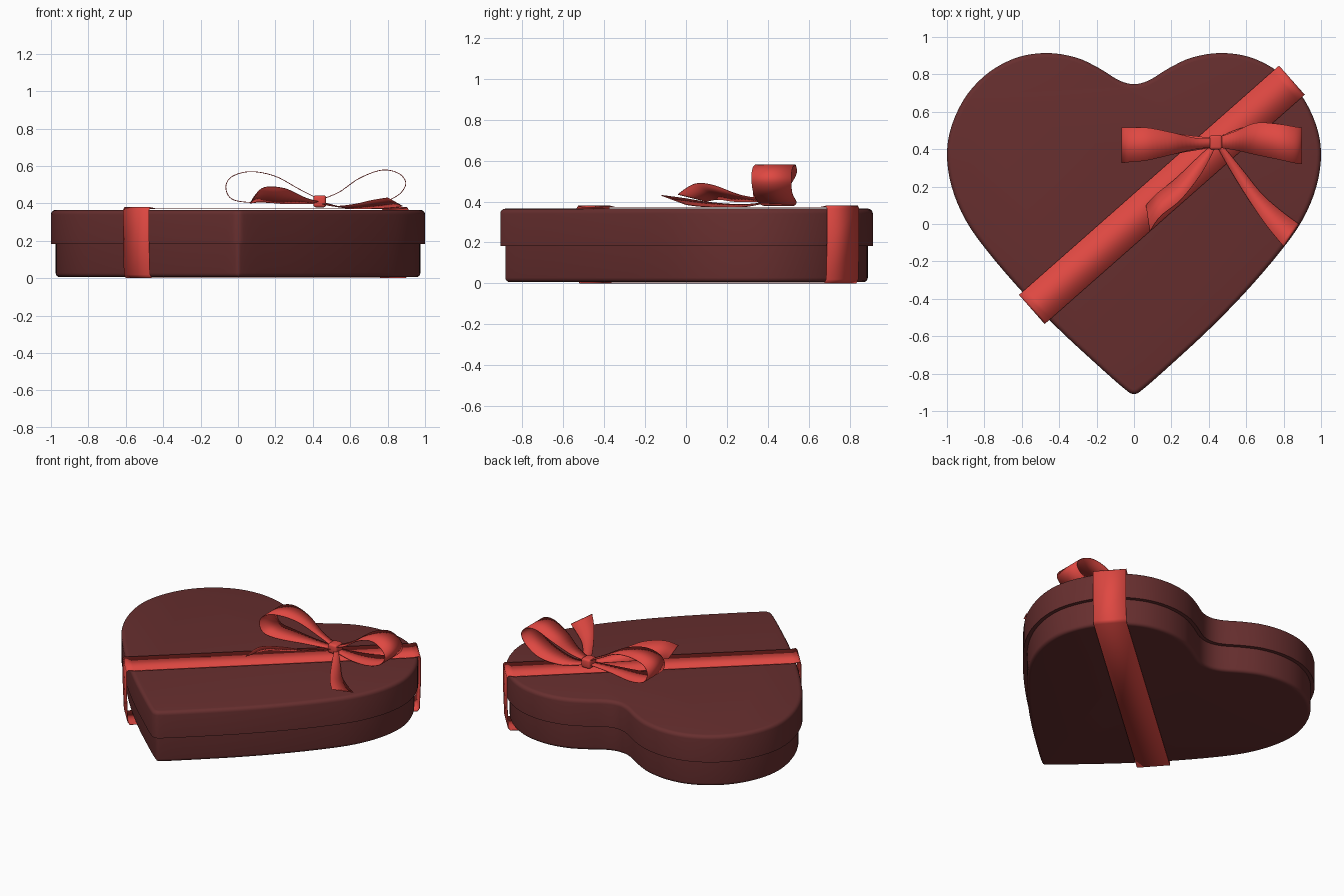
import bpy, bmesh, math
from mathutils import Vector

cube = bpy.data.objects.get("Cube")
if cube:
    bpy.data.objects.remove(cube)


def material(name, rgb):
    m = bpy.data.materials.new(name)
    m.use_nodes = True
    m.diffuse_color = (*rgb, 1)
    m.node_tree.nodes["Principled BSDF"].inputs["Base Color"].default_value = (*rgb, 1)
    return m


box_red = material("dark box red", (0.136, 0.028, 0.028))
ribbon_red = material("ribbon red", (0.74, 0.065, 0.054))


def finish(bm, name, mat, angle=35, thickness=0):
    bmesh.ops.recalc_face_normals(bm, faces=bm.faces)
    mesh = bpy.data.meshes.new(name)
    bm.to_mesh(mesh)
    bm.free()
    mesh.materials.append(mat)
    ob = bpy.data.objects.new(name, mesh)
    bpy.context.collection.objects.link(ob)
    bpy.ops.object.select_all(action='DESELECT')
    ob.select_set(True)
    bpy.context.view_layer.objects.active = ob
    bpy.ops.object.shade_smooth_by_angle(angle=math.radians(angle))
    if thickness:
        mod = ob.modifiers.new("thickness", 'SOLIDIFY')
        mod.thickness = thickness
        mod.offset = 0
    return ob


def smooth_path(points, steps, closed=False):
    """Spline through the points."""
    p = [Vector(q) for q in points]
    n = len(p)
    out = []
    for i in range(n if closed else n - 1):
        if closed:
            a, b, c, d = (p[(i + k) % n] for k in (-1, 0, 1, 2))
        else:
            a, b, c, d = p[max(i - 1, 0)], p[i], p[i + 1], p[min(i + 2, n - 1)]
        for s in range(steps):
            t = s / steps
            out.append(0.5 * (2 * b + (c - a) * t + (2 * a - 5 * b + 4 * c - d) * t * t
                              + (3 * b - a - 3 * c + d) * t ** 3))
    if not closed:
        out.append(p[-1])
    return out


# Heart outline: one half, mirrored
half = [(0, 0.748), (0.08, 0.768), (0.19, 0.835), (0.31, 0.89), (0.46, 0.914),
        (0.62, 0.892), (0.77, 0.815), (0.89, 0.695), (0.97, 0.54), (1.0, 0.38),
        (0.975, 0.2), (0.9, 0.02), (0.78, -0.15), (0.6, -0.36), (0.4, -0.565),
        (0.2, -0.75), (0.05, -0.882), (0, -0.908)]
heart = smooth_path(half + [(-x, y) for x, y in half[-2:0:-1]], 4, closed=True)


def heart_ring(inset):
    ring = []
    for i, p in enumerate(heart):
        t = (heart[(i + 1) % len(heart)] - heart[i - 1]).normalized()
        ring.append(p + Vector((t.y, -t.x)) * inset)
    return ring


def heart_solid(name, profile):
    """Stack inset heart rings, bottom to top, and cap both ends."""
    bm = bmesh.new()
    rings = [[bm.verts.new((p.x, p.y, z)) for p in heart_ring(inset)] for inset, z in profile]
    for low, high in zip(rings, rings[1:]):
        for i in range(len(low)):
            bm.faces.new((low[i - 1], low[i], high[i], high[i - 1]))
    bm.faces.new(rings[0])
    bm.faces.new(rings[-1])
    return finish(bm, name, box_red)


def rounded(inset, z, r, direction):
    """Quarter-round edge going from the wall to the cap."""
    arcs = [math.radians(a) for a in (0, 22.5, 45, 67.5, 90)]
    return [(inset + r * (1 - math.cos(a)), z + direction * r * (math.sin(a) - 1)) for a in arcs]


heart_solid("box_base", rounded(0.025, 0.006, 0.022, -1)[::-1] + [(0.025, 0.19)])
heart_solid("box_lid", [(0, 0.183)] + rounded(0, 0.365, 0.025, 1))


def strip(name, edge_a, edge_b, steps=6, closed=False, smooth=True):
    """Cloth ribbon between two edge paths."""
    bm = bmesh.new()
    sides = []
    for edge in (edge_a, edge_b):
        pts = smooth_path(edge, steps, closed) if smooth else edge
        sides.append([bm.verts.new(p) for p in pts])
    a, b = sides
    for i in range(0 if closed else 1, len(a)):
        bm.faces.new((a[i - 1], a[i], b[i], b[i - 1]))
    return finish(bm, name, ribbon_red, 40, 0.004)


# Ribbon band wrapped diagonally around the box
right_side = [(0.905, 0.002), (0.918, 0.02), (0.925, 0.2), (0.925, 0.365), (0.915, 0.378), (0.88, 0.372)]
loop = right_side + [(-u, z) for u, z in right_side[::-1]]
band = strip("ribbon_band", [(u, -0.104, z) for u, z in loop],
             [(u, 0.104, z) for u, z in loop], closed=True, smooth=False)
band.location = (0.149, 0.156, 0)
band.rotation_euler.z = math.radians(41.4)


# Bow loops: x, z, front edge y, back edge y
def bow_loop(name, path):
    strip(name, [(x, f, z) for x, z, f, b in path], [(x, b, z) for x, z, f, b in path])


bow_loop("bow_loop_right", [
    (0.43, 0.425, 0.41, 0.46), (0.33, 0.475, 0.40, 0.46), (0.2, 0.545, 0.37, 0.49),
    (0.07, 0.57, 0.34, 0.515), (-0.03, 0.545, 0.33, 0.515), (-0.065, 0.49, 0.325, 0.515),
    (-0.035, 0.425, 0.33, 0.515), (0.07, 0.405, 0.345, 0.515), (0.25, 0.405, 0.38, 0.48),
    (0.43, 0.405, 0.41, 0.46)])
bow_loop("bow_loop_left", [
    (0.44, 0.42, 0.41, 0.46), (0.54, 0.46, 0.395, 0.495), (0.65, 0.535, 0.37, 0.54),
    (0.77, 0.578, 0.345, 0.535), (0.86, 0.56, 0.325, 0.52), (0.897, 0.505, 0.32, 0.515),
    (0.85, 0.44, 0.33, 0.52), (0.73, 0.395, 0.355, 0.54), (0.58, 0.38, 0.39, 0.515),
    (0.44, 0.40, 0.41, 0.46)])

# Loose ribbon tails
strip("bow_tail_right",
      [(0.43, 0.40, 0.41), (0.36, 0.27, 0.43), (0.25, 0.13, 0.48), (0.14, 0.04, 0.485), (0.085, -0.04, 0.435)],
      [(0.41, 0.42, 0.40), (0.33, 0.345, 0.40), (0.22, 0.24, 0.40), (0.12, 0.16, 0.41), (0.065, 0.1, 0.40)])
strip("bow_tail_left",
      [(0.44, 0.42, 0.40), (0.52, 0.28, 0.385), (0.62, 0.12, 0.395), (0.71, -0.01, 0.415), (0.80, -0.12, 0.43)],
      [(0.475, 0.42, 0.40), (0.58, 0.29, 0.375), (0.68, 0.165, 0.373), (0.78, 0.075, 0.376), (0.88, 0.0, 0.385)])

# Knot
bm = bmesh.new()
bmesh.ops.create_cube(bm, size=1)
bmesh.ops.scale(bm, vec=(0.068, 0.078, 0.064), verts=bm.verts)
bmesh.ops.bevel(bm, geom=bm.edges[:], offset=0.014, segments=3, profile=0.5, affect='EDGES')
knot = finish(bm, "bow_knot", ribbon_red, 40)
knot.location = (0.437, 0.437, 0.411)
